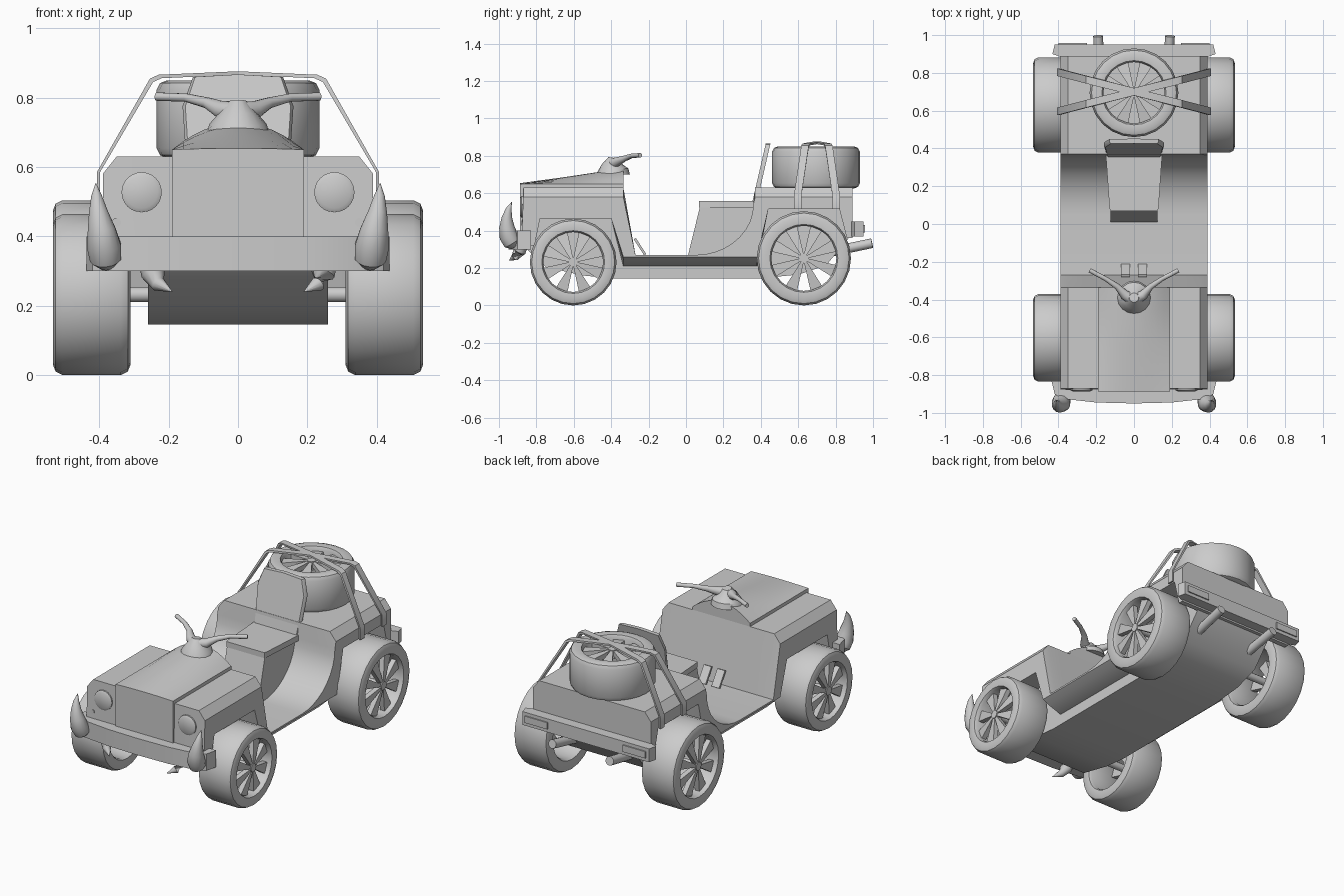
import bpy, bmesh, math
from mathutils import Vector
from math import sin, cos, pi

if "Cube" in bpy.data.objects:
    bpy.data.objects.remove(bpy.data.objects["Cube"])

grey = bpy.data.materials.new("plain grey")
grey.diffuse_color = (0.6, 0.6, 0.6, 1)
grey.use_nodes = True
grey.node_tree.nodes["Principled BSDF"].inputs["Base Color"].default_value = grey.diffuse_color


def loft(name, rings, loop=False, extra=None):
    """Skin a list of closed rings; loop joins the last ring to the first."""
    bm = bmesh.new()
    vs = [[bm.verts.new(p) for p in r] for r in rings]
    n, m = len(rings[0]), len(rings)
    for i in range(m if loop else m - 1):
        a, b = vs[i], vs[(i + 1) % m]
        for j in range(n):
            k = (j + 1) % n
            bm.faces.new((a[j], a[k], b[k], b[j]))
    if not loop:
        bm.faces.new(vs[0])
        bm.faces.new(vs[-1])
    bmesh.ops.remove_doubles(bm, verts=bm.verts, dist=1e-5)
    bmesh.ops.recalc_face_normals(bm, faces=bm.faces)
    me = bpy.data.meshes.new(name)
    bm.to_mesh(me)
    bm.free()
    me.materials.append(grey)
    ob = bpy.data.objects.new(name, me)
    bpy.context.collection.objects.link(ob)
    return ob


def prism_x(name, prof, x0, x1):
    return loft(name, [[(x, y, z) for y, z in prof] for x in (x0, x1)])


def prism_z(name, plan, z0, z1):
    return loft(name, [[(x, y, z) for x, y in plan] for z in (z0, z1)])


def tube(name, path, radii, sides=12):
    pts = [Vector(p) for p in path]
    rings = []
    for i, p in enumerate(pts):
        d = (pts[min(i + 1, len(pts) - 1)] - pts[max(i - 1, 0)]).normalized()
        u = d.cross(Vector((0.3, 0.5, 0.8)) if abs(d.x) > 0.5 else Vector((1, 0, 0))).normalized()
        w = d.cross(u)
        rings.append([p + radii[i] * (u * cos(2 * pi * k / sides) + w * sin(2 * pi * k / sides))
                      for k in range(sides)])
    return loft(name, rings)


def wheel(name, loc, R, rot):
    """Hollow tyre with eight wedge spokes; local z is the axle, outer face up."""
    w, ri = 0.112, R * 0.69
    prof = [(ri, w - 0.02), (ri + 0.008, w - 0.004), (R - 0.03, w), (R - 0.01, w - 0.008), (R, w - 0.028),
            (R, 0.028 - w), (R - 0.01, 0.008 - w), (R - 0.03, -w), (ri + 0.008, 0.004 - w), (ri, 0.02 - w)]
    N = 24
    parts = [loft(name + "_tyre", [[(r * cos(2 * pi * k / N), r * sin(2 * pi * k / N), z) for r, z in prof]
                                   for k in range(N)], loop=True)]
    for s in range(8):
        a = 2 * pi * s / 8 + pi / 8
        rings = []
        for r, h, z in ((0.012, 0.006, w - 0.012), (ri + 0.006, 0.034, w - 0.03)):
            rings.append([(r * cos(a) - t * sin(a), r * sin(a) + t * cos(a), zz)
                          for t, zz in ((-h, z), (h, z), (h, z - 0.03), (-h, z - 0.03))])
        parts.append(loft(name + "_spoke", rings))
    parts.append(tube(name + "_hub", [(0, 0, w - 0.06), (0, 0, w - 0.008)], [0.025, 0.025]))
    for p in parts:
        p.location, p.rotation_euler = loc, rot


# Main tub: side profile with wheel arches, stepped in x for chamfered top corners
curve = [(0.05 + 0.31 * sin(a * pi / 18), 0.27 + 0.27 * (1 - cos(a * pi / 18))) for a in range(9, -1, -1)]
tub = [(-0.88, 0.32), (-0.81, 0.32), (-0.78, 0.465), (-0.40, 0.465), (-0.335, 0.21),
       (0.38, 0.21), (0.44, 0.515), (0.82, 0.515), (0.86, 0.36), (0.89, 0.36),
       (0.89, 0.63), (0.37, 0.63)] + curve + [(-0.27, 0.27), (-0.335, 0.63)]
tub.append((-0.87, 0.63))
stations = [(-0.39, 0.26, 0.58), (-0.35, 0.24, 0.63), (-0.26, 0.21, 0.63)]
stations += [(-x, a, b) for x, a, b in reversed(stations)]
loft("body_tub", [[(x, y, min(max(z, lo), hi)) for y, z in tub] for x, lo, hi in stations])

# Belly
prism_x("belly", [(-0.87, 0.32), (-0.75, 0.205), (-0.55, 0.16), (-0.40, 0.145), (0.40, 0.145), (0.6, 0.165),
                  (0.75, 0.215), (0.87, 0.36), (0.87, 0.55), (0.45, 0.55), (0.3, 0.25), (-0.3, 0.25),
                  (-0.37, 0.55), (-0.87, 0.55)], -0.26, 0.26)

# Hood: flat at the nose, domed at the dashboard
rings = []
for y, h, e in ((-0.887, 0.004, 0.65), (-0.65, 0.036, 0.65), (-0.45, 0.066, 0.65), (-0.335, 0.078, 0.65)):
    top = [(0.19 * (1 - t / 6), y, e + h * (1 - (1 - t / 6) ** 2)) for t in range(13)]
    rings.append([(-0.19, y, 0.38), (0.19, y, 0.38)] + top)
loft("hood", rings)

# Bumpers
def bumper(name, half, z0, z1):
    prism_z(name, half + [(-x, y) for x, y in reversed(half)], z0, z1)

bumper("front_bumper", [(0, -0.95), (0.2, -0.945), (0.38, -0.925), (0.42, -0.90), (0.437, -0.83),
                        (0.39, -0.83), (0.38, -0.86), (0, -0.86)], 0.30, 0.40)
bumper("rear_bumper", [(0, 0.95), (0.42, 0.95), (0.432, 0.90), (0.39, 0.885), (0, 0.88)], 0.37, 0.45)

for s in (1, -1):
    # Tusks on the front corners and below
    tube("tusk", [(s * x, y, z) for x, y, z in ((0.38, -0.915, 0.315), (0.382, -0.93, 0.335), (0.386, -0.948, 0.37),
         (0.394, -0.958, 0.42), (0.403, -0.957, 0.47), (0.408, -0.948, 0.515), (0.41, -0.932, 0.553))],
         [0.022, 0.046, 0.05, 0.041, 0.028, 0.016, 0.001], 14)
    tube("lower_tusk", [(s * x, y, z) for x, y, z in ((0.25, -0.88, 0.33), (0.245, -0.89, 0.29),
         (0.23, -0.912, 0.262), (0.19, -0.945, 0.24))], [0.038, 0.034, 0.022, 0.001])
    # Lamps
    tube("headlight", [(s * 0.278, y, 0.527) for y in (-0.86, -0.88, -0.887)], [0.058, 0.058, 0.046], 24)
    tube("indicator", [(s * 0.35, y, 0.44) for y in (-0.86, -0.88)], [0.013, 0.013])
    prism_x("tail_light", [(0.94, 0.39), (0.957, 0.39), (0.957, 0.43), (0.94, 0.43)], s * 0.25, s * 0.40)
    # Exhausts
    tube("exhaust", [(s * 0.18, 0.72, 0.275), (s * 0.19, 0.995, 0.333)], [0.026, 0.026])
    # Handlebar arms
    tube("handlebar", [(s * x, y, z) for x, y, z in ((0, -0.40, 0.755), (0.05, -0.375, 0.765), (0.09, -0.33, 0.785),
         (0.15, -0.29, 0.80), (0.235, -0.245, 0.803))], [0.035, 0.026, 0.016, 0.012, 0.012])
    # Pedals
    prism_x("pedal", [(-0.28, 0.355), (-0.268, 0.36), (-0.212, 0.275), (-0.224, 0.268)],
            s * 0.045 - 0.025, s * 0.045 + 0.025)
    # Road wheels
    wheel("front_wheel", (s * 0.422, -0.603, 0.232), 0.232, (0, s * pi / 2, 0))
    wheel("rear_wheel", (s * 0.422, 0.63, 0.252), 0.252, (0, s * pi / 2, 0))

# Axles
for nm, y, z in (("front_axle", -0.603, 0.232), ("rear_axle", 0.63, 0.252)):
    tube(nm, [(-0.5, y, z), (0.5, y, z)], [0.022, 0.022])

# Steering mount
tube("steering_mount", [(0, -0.39, 0.70), (0, -0.39, 0.725), (0, -0.395, 0.755), (0, -0.39, 0.79)],
     [0.09, 0.082, 0.055, 0.025], 16)

# Seat: riser, cushion and back
prism_x("seat_riser", [(0.01, 0.265), (0.075, 0.53), (0.38, 0.53), (0.38, 0.265)], -0.125, 0.125)
cushion = [(0.125, 0.07), (0.13, 0.085), (0.15, 0.38)]
prism_z("seat_cushion", cushion + [(-x, y) for x, y in reversed(cushion)], 0.525, 0.558)
back = [(0.145, 0), (0.16, 0.22), (0.13, 0.305)]
back = back + [(0, 0.312)] + [(-x, h) for x, h in reversed(back)]
loft("seat_back", [[(x * k, 0.355 + d + h * 0.23, 0.555 + h) for x, h in back]
                   for d, k in ((0, 0.95), (0.012, 1), (0.025, 1))])

# Spare wheel lying on the rear deck
wheel("spare_wheel", (0, 0.695, 0.738), 0.235, (0, 0, 0))

# Crossed straps over the spare wheel
half = [(0.398, 0.515), (0.398, 0.585), (0.245, 0.845), (0.22, 0.856), (0, 0.866)]
path = half + [(-x, z) for x, z in reversed(half[:-1])]
for s in (1, -1):
    rings = []
    for x, z in path:
        y = 0.70 + s * 0.26 * x
        ox = 0 if abs(x) < 0.2 else math.copysign(0.009, x)
        oz = 0.01 if abs(x) < 0.3 else 0
        rings.append([(x, y - 0.02, z), (x, y + 0.02, z), (x + ox, y + 0.02, z + oz), (x + ox, y - 0.02, z + oz)])
    loft("strap", rings)

# Smooth shading with sharp edges kept
for ob in bpy.data.objects:
    ob.select_set(True)
    bpy.context.view_layer.objects.active = ob
bpy.ops.object.shade_smooth_by_angle(angle=math.radians(32))
